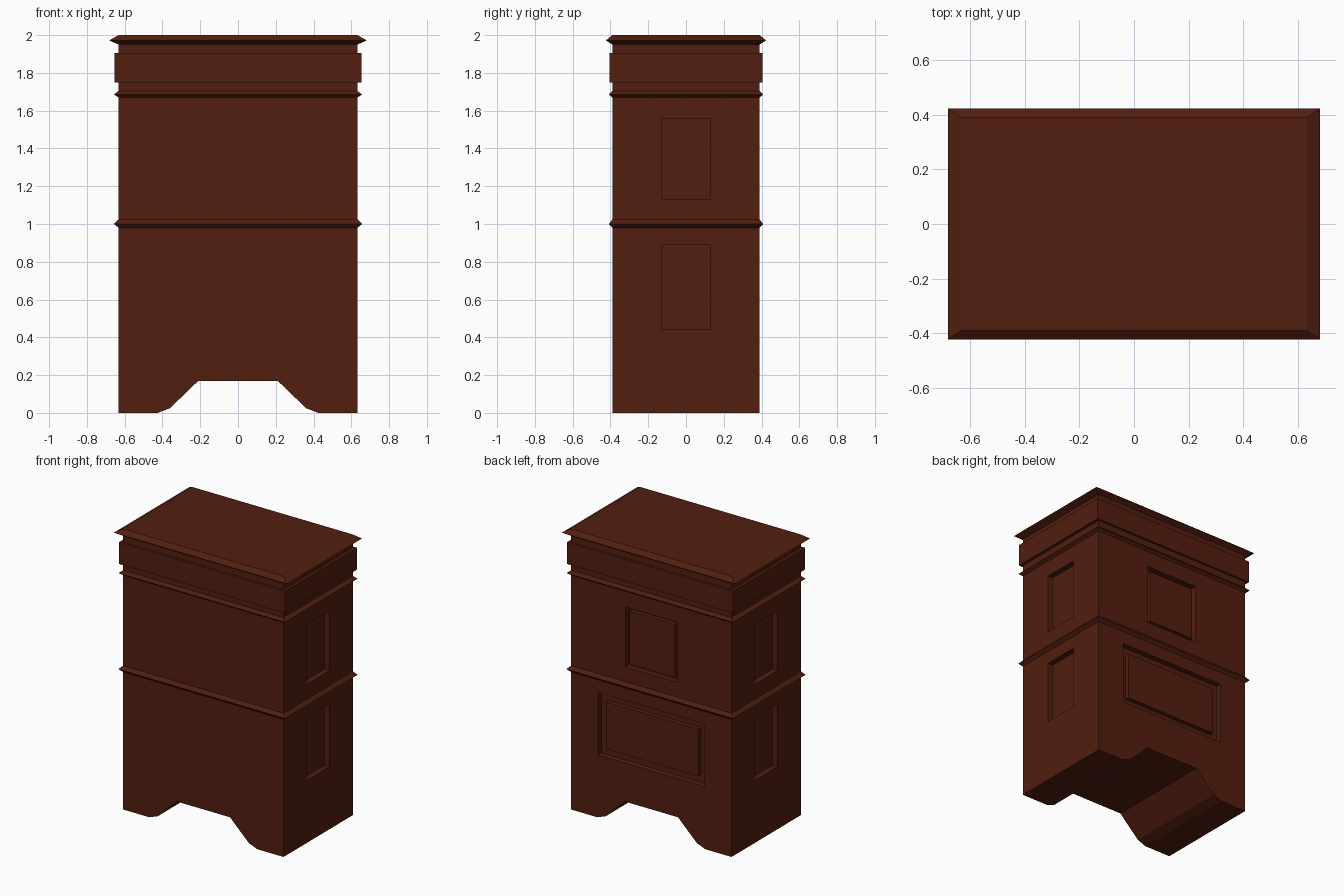
import bpy, bmesh

if "Cube" in bpy.data.objects:
    bpy.data.objects.remove(bpy.data.objects["Cube"])

HX, HY = 0.632, 0.39   # half width and half depth of the carcass

wood = bpy.data.materials.new("dark_red_wood")
wood.diffuse_color = (0.085, 0.013, 0.005, 1)
wood.use_nodes = True
wood.node_tree.nodes["Principled BSDF"].inputs["Base Color"].default_value = wood.diffuse_color


def finish(name, bm):
    bmesh.ops.recalc_face_normals(bm, faces=bm.faces)
    me = bpy.data.meshes.new(name)
    bm.to_mesh(me)
    bm.free()
    ob = bpy.data.objects.new(name, me)
    bpy.context.collection.objects.link(ob)
    me.materials.append(wood)
    return ob


def box(name, lo, hi):
    bm = bmesh.new()
    bmesh.ops.create_cube(bm, size=1)
    for v in bm.verts:
        v.co = [(a + b) / 2 + c * (b - a) for a, b, c in zip(lo, hi, v.co)]
    return finish(name, bm)


def band(name, profile):
    """Moulding around the carcass: profile of (x overhang, y overhang, z)."""
    bm = bmesh.new()
    rings = [[bm.verts.new((sx * (HX + ox), sy * (HY + oy), z))
              for sx, sy in ((-1, -1), (1, -1), (1, 1), (-1, 1))]
             for ox, oy, z in profile]
    for a, b in zip(rings, rings[1:]):
        for i in range(4):
            j = (i + 1) % 4
            bm.faces.new((a[i], a[j], b[j], b[i]))
    return finish(name, bm)


# Carcass: front outline with the cut-out foot, extruded through the depth
half = [(0.21, 0.17), (0.36, 0.025), (0.425, 0), (HX, 0), (HX, 2)]
outline = half + [(-x, z) for x, z in reversed(half)]
bm = bmesh.new()
face = bm.faces.new([bm.verts.new((x, -HY, z)) for x, z in outline])
ext = bmesh.ops.extrude_face_region(bm, geom=[face])["geom"]
bmesh.ops.translate(bm, vec=(0, 2 * HY, 0),
                    verts=[g for g in ext if isinstance(g, bmesh.types.BMVert)])
carcass = finish("carcass", bm)


# Recessed panels on both sides and the back
def recess(name, lo, hi):
    cutter = box(name, lo, hi)
    cutter.hide_render = True
    cutter.hide_set(True)
    mod = carcass.modifiers.new(name, 'BOOLEAN')
    mod.operation = 'DIFFERENCE'
    mod.solver = 'EXACT'
    mod.object = cutter


DEPTH = 0.04
rows = (("lower", 0.445, 0.89, 0.42, 0.055), ("upper", 1.13, 1.557, 0.205, 0.025))
for row, z0, z1, w, m in rows:
    for side, s in (("left", -1), ("right", 1)):
        xs = sorted((s * (HX - DEPTH), s * (HX + 0.1)))
        recess(f"{row}_{side}_recess_cutter", (xs[0], -0.13, z0), (xs[1], 0.13, z1))
    recess(f"{row}_back_recess_cutter", (-w, HY - DEPTH, z0), (w, HY + 0.1, z1))
    # Raised field inside the back recess
    box(f"{row}_back_field", (-w + m, HY - DEPTH - 0.002, z0 + m),
        (w - m, HY - 0.01, z1 - m))

# Mouldings
band("waist_moulding", [(0, 0, 0.98), (0.025, 0.018, 1.0), (0, 0, 1.025)])
band("upper_moulding", [(0, 0, 1.67), (0.025, 0.018, 1.685), (0, 0, 1.705)])
band("frieze", [(0, 0, 1.75), (0.022, 0.016, 1.75), (0.022, 0.016, 1.905), (0, 0, 1.905)])
band("top_cornice", [(0, 0, 1.95), (0.05, 0.034, 1.972), (0, 0, 2.0)])
